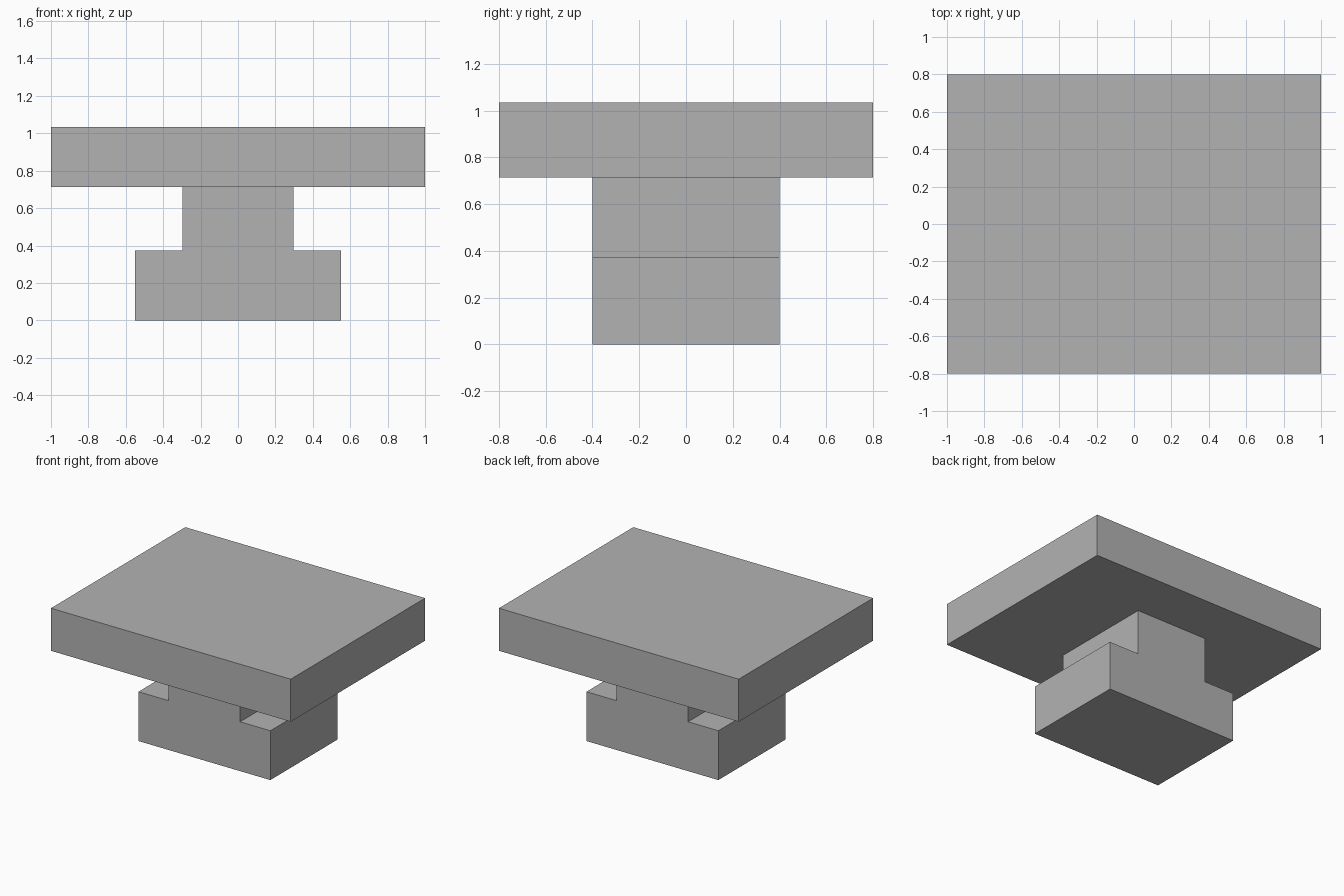
import bpy
import bmesh

cube = bpy.data.objects.get("Cube")
if cube:
    bpy.data.objects.remove(cube, do_unlink=True)

# Single plain grey
grey = bpy.data.materials.new("plain_grey")
grey.use_nodes = True
colour = (0.45, 0.45, 0.45, 1)
grey.diffuse_color = colour
grey.node_tree.nodes["Principled BSDF"].inputs["Base Color"].default_value = colour


def extruded(name, half_profile, depth):
    """Mirror a right-hand (x, z) outline and extrude it along y."""
    outline = half_profile + [(-x, z) for x, z in reversed(half_profile)]
    bm = bmesh.new()
    face = bm.faces.new([bm.verts.new((x, -depth / 2, z)) for x, z in outline])
    result = bmesh.ops.extrude_face_region(bm, geom=[face], use_keep_orig=True)
    moved = [g for g in result["geom"] if isinstance(g, bmesh.types.BMVert)]
    bmesh.ops.translate(bm, verts=moved, vec=(0, depth, 0))
    bmesh.ops.recalc_face_normals(bm, faces=bm.faces)
    mesh = bpy.data.meshes.new(name)
    bm.to_mesh(mesh)
    bm.free()
    mesh.materials.append(grey)
    obj = bpy.data.objects.new(name, mesh)
    bpy.context.collection.objects.link(obj)
    return obj


base_top, slab_bottom, slab_top = 0.372, 0.713, 1.034

# Stepped pedestal: wide foot with a narrower stem
extruded("pedestal", [(0.55, 0), (0.55, base_top), (0.298, base_top), (0.298, slab_bottom)], 0.8)

# Broad slab resting on the stem
extruded("top_slab", [(1, slab_bottom), (1, slab_top)], 1.6)
